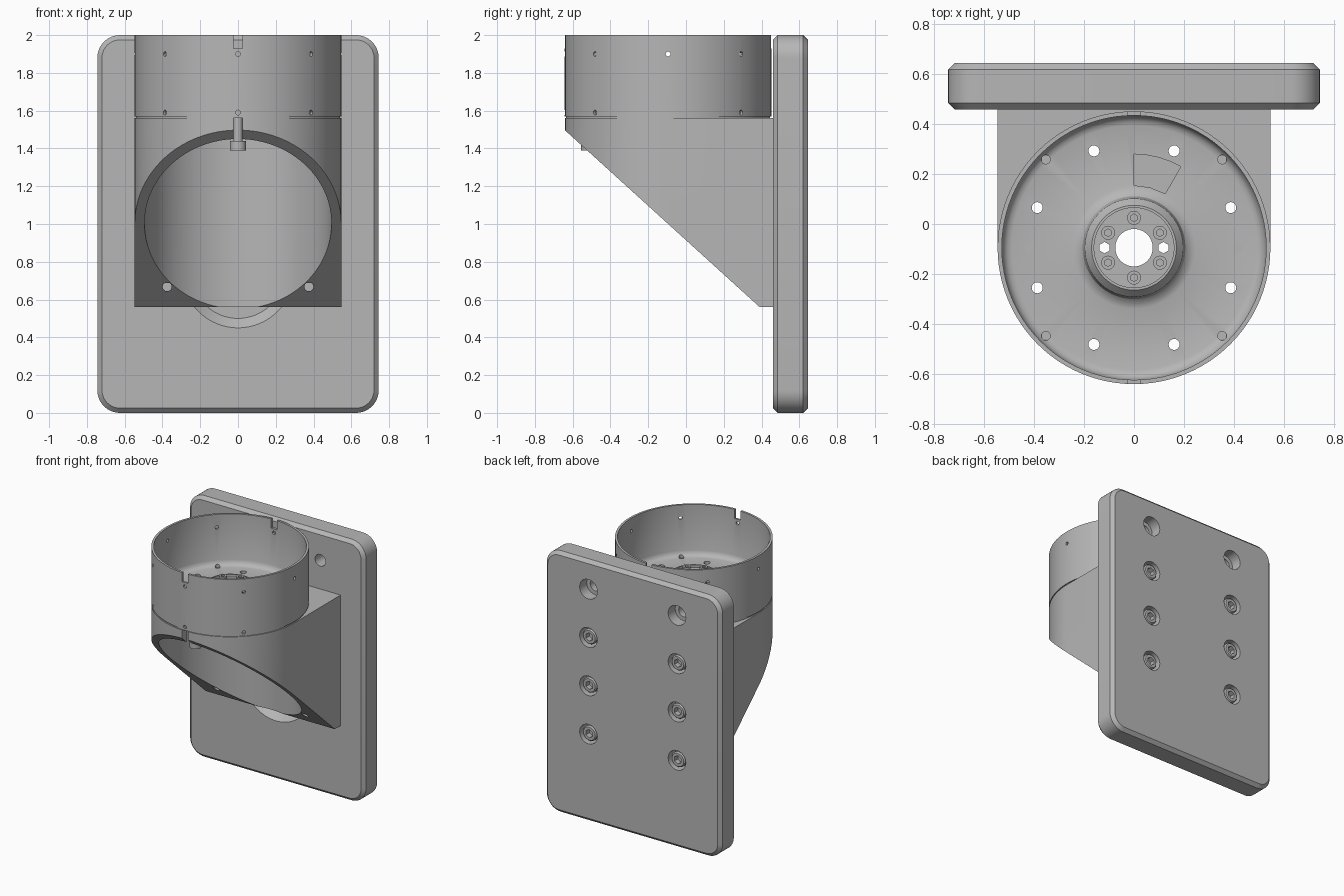
import bpy, bmesh, math
from mathutils import Vector, Matrix

cube = bpy.data.objects.get("Cube")
if cube:
    bpy.data.objects.remove(cube, do_unlink=True)

grey = bpy.data.materials.new("plain grey")
grey.use_nodes = True
COLOUR = (0.47, 0.47, 0.47, 1)
grey.diffuse_color = COLOUR
grey.node_tree.nodes["Principled BSDF"].inputs["Base Color"].default_value = COLOUR

CY = -0.095      # axis of the round housing
R = 0.547        # housing outer radius
SEAM = 1.56      # top of the bracket
X, Y, Z = Vector((1, 0, 0)), Vector((0, 1, 0)), Vector((0, 0, 1))


def finish(name, bm):
    bmesh.ops.recalc_face_normals(bm, faces=bm.faces)
    mesh = bpy.data.meshes.new(name)
    bm.to_mesh(mesh)
    bm.free()
    mesh.materials.append(grey)
    ob = bpy.data.objects.new(name, mesh)
    bpy.context.collection.objects.link(ob)
    return ob


def activate(ob):
    bpy.ops.object.select_all(action='DESELECT')
    ob.select_set(True)
    bpy.context.view_layer.objects.active = ob


def smooth(ob):
    activate(ob)
    bpy.ops.object.shade_smooth_by_angle(angle=math.radians(30))


def rod(bm, start, axis, length, r1, r2=None, sides=24):
    """Cylinder or cone running from start along axis."""
    turn = Z.rotation_difference(axis).to_matrix().to_4x4()
    place = Matrix.Translation(Vector(start) + axis * length / 2) @ turn
    bmesh.ops.create_cone(bm, cap_ends=True, segments=sides, radius1=r1,
                          radius2=r1 if r2 is None else r2, depth=length, matrix=place)


def box(bm, centre, size):
    bmesh.ops.create_cube(bm, size=1, matrix=Matrix.Translation(centre) @ Matrix.Diagonal((*size, 1)))


def prism(bm, outline, z0, z1):
    face = bm.faces.new([bm.verts.new((x, y, z0)) for x, y in outline])
    out = bmesh.ops.extrude_face_region(bm, geom=[face])
    top = [v for v in out["geom"] if isinstance(v, bmesh.types.BMVert)]
    bmesh.ops.translate(bm, verts=top, vec=(0, 0, z1 - z0))


def lathe(bm, profile, steps=96):
    """Closed radius/height profile spun around the housing axis."""
    verts = [bm.verts.new((r, CY, z)) for r, z in profile]
    edges = [bm.edges.new((verts[i - 1], verts[i])) for i in range(len(verts))]
    bmesh.ops.spin(bm, geom=verts + edges, cent=(0, CY, 0), axis=Z,
                   angle=math.tau, steps=steps, use_duplicate=False)
    bmesh.ops.remove_doubles(bm, verts=bm.verts, dist=1e-5)


def cut(ob, bm):
    cutter = finish("cutter", bm)
    cutter.hide_render = True
    mod = ob.modifiers.new("cut", 'BOOLEAN')
    mod.operation, mod.solver, mod.object = 'DIFFERENCE', 'EXACT', cutter
    mod.use_self = True
    activate(ob)
    bpy.ops.object.modifier_apply(modifier=mod.name)
    bpy.data.objects.remove(cutter, do_unlink=True)


def polar(r, degrees, z):
    a = math.radians(degrees)
    return Vector((r * math.cos(a), CY + r * math.sin(a), z))


# Mounting plate: rounded corners and chamfered rims
bm = bmesh.new()
box(bm, (0, 0.5525, 1), (1.49, 0.185, 2))
corners = [e for e in bm.edges if abs((e.verts[0].co - e.verts[1].co).y) > 0.1]
bmesh.ops.bevel(bm, geom=corners, offset=0.12, segments=10, profile=0.5, affect='EDGES')
rims = [e for e in bm.edges if abs((e.verts[0].co - e.verts[1].co).y) < 0.01]
bmesh.ops.bevel(bm, geom=rims, offset=0.025, segments=1, affect='EDGES')
plate = finish("mounting_plate", bm)

# Counterbores, open top holes and the tapered front recess
BOLT_ROWS = (0.67, 1.04, 1.41)
bm = bmesh.new()
for x in (-0.375, 0.375):
    for z in BOLT_ROWS + (1.78,):
        rod(bm, (x, 0.56, z), Y, 0.12, 0.075)
    rod(bm, (x, 0.4, 1.78), Y, 0.2, 0.045)
rod(bm, (0, 0.44, 0.745), Y, 0.07, 0.315, 0.245, 64)
cut(plate, bm)
smooth(plate)

# Socket bolts in the plate
for side, x in (("right", -0.375), ("left", 0.375)):
    for n, z in enumerate(BOLT_ROWS):
        bm = bmesh.new()
        rod(bm, (x, 0.55, z), Y, 0.075, 0.058)
        rod(bm, (x, 0.625, z), Y, 0.01, 0.058, 0.05)
        bolt = finish(f"plate_bolt_{side}_{n + 1}", bm)
        bm = bmesh.new()
        rod(bm, (x, 0.595, z), Y, 0.1, 0.032, sides=6)
        cut(bolt, bm)
        smooth(bolt)

# Bracket: half-round block sliced on a slant
bm = bmesh.new()
arc = [polar(R, 180 + 180 * i / 48, 0).to_2d() for i in range(49)]
prism(bm, arc + [Vector((R, 0.46)), Vector((-R, 0.46))], 0.56, SEAM)
sliced = bmesh.ops.bisect_plane(bm, geom=bm.verts[:] + bm.edges[:] + bm.faces[:],
                                plane_co=(0, -0.645, 1.5), plane_no=(0, -0.94, -1.035),
                                clear_outer=True)
bmesh.ops.holes_fill(bm, edges=[e for e in bm.edges if e.is_boundary], sides=0)
bracket = finish("bracket", bm)

# Vertical bore, front slot and bolt hole openings
bm = bmesh.new()
rod(bm, (0, CY, 0.4), Z, 1.4, 0.495, sides=96)
box(bm, (0, -0.6, 1.53), (0.05, 0.2, 0.16))
for x in (-0.375, 0.375):
    rod(bm, (x, 0.25, 0.668), Y, 0.1, 0.024)
cut(bracket, bm)
smooth(bracket)

# Round housing with filleted floor and raised hub
profile = [(0.075, SEAM), (0.54, SEAM), (0.54, 1.57), (R, 1.57), (R, 2), (0.53, 2),
           (0.53, 1.65), (0.522, 1.628), (0.508, 1.615), (0.49, 1.61),
           (0.245, 1.61), (0.222, 1.617), (0.206, 1.632), (0.2, 1.655),
           (0.197, 1.68), (0.17, 1.71), (0.16, 1.71), (0.16, 1.69), (0.075, 1.69)]
bm = bmesh.new()
lathe(bm, profile)
housing = finish("round_housing", bm)

# Rim notches, wall holes, floor holes and the sector pocket
bm = bmesh.new()
for y in (CY - 0.54, CY + 0.54):
    box(bm, (0, y, 2), (0.05, 0.06, 0.14))
for i in range(8):
    out = polar(1, 45 * i, 0) - Vector((0, CY, 0))
    rod(bm, polar(0.52, 45 * i, 1.9), out, 0.06, 0.013, sides=12)
    if i % 4:
        rod(bm, polar(0.53, 45 * i, 1.59), out, 0.05, 0.013, sides=12)
    rod(bm, polar(0.42, 22.5 + 45 * i, 1.5), Z, 0.2, 0.022, sides=20)
    if i % 2:
        rod(bm, polar(0.5, 45 * i, 1.6), Z, 0.1, 0.018, sides=16)
for angle in (0, 180):
    rod(bm, polar(0.118, angle, 1.5), Z, 0.3, 0.023, sides=6)
sector = [polar(0.25, a, 0).to_2d() for a in (90, 75, 60)]
sector += [polar(0.375, a, 0).to_2d() for a in (60, 67, 75, 83, 90)][:5]
prism(bm, sector, 1.602, 1.65)
cut(housing, bm)
smooth(housing)

# Hub screws with hex sockets
for i in range(6):
    bm = bmesh.new()
    rod(bm, polar(0.12, 30 + 60 * i, 1.68), Z, 0.045, 0.028, sides=20)
    screw = finish(f"hub_screw_{i + 1}", bm)
    bm = bmesh.new()
    rod(bm, polar(0.12, 30 + 60 * i, 1.705), Z, 0.05, 0.015, sides=6)
    cut(screw, bm)
    smooth(screw)

# Flush pins in the floor
for side, angle in (("left", 0), ("right", 180)):
    bm = bmesh.new()
    rod(bm, polar(0.418, angle, 1.57), Z, 0.043, 0.02, sides=20)
    smooth(finish(f"floor_pin_{side}", bm))

# Hanging bolt under the front of the housing
bm = bmesh.new()
rod(bm, (0, -0.512, 1.39), Z, 0.05, 0.043)
rod(bm, (0, -0.512, 1.43), Z, 0.14, 0.024)
smooth(finish("hanging_bolt", bm))
